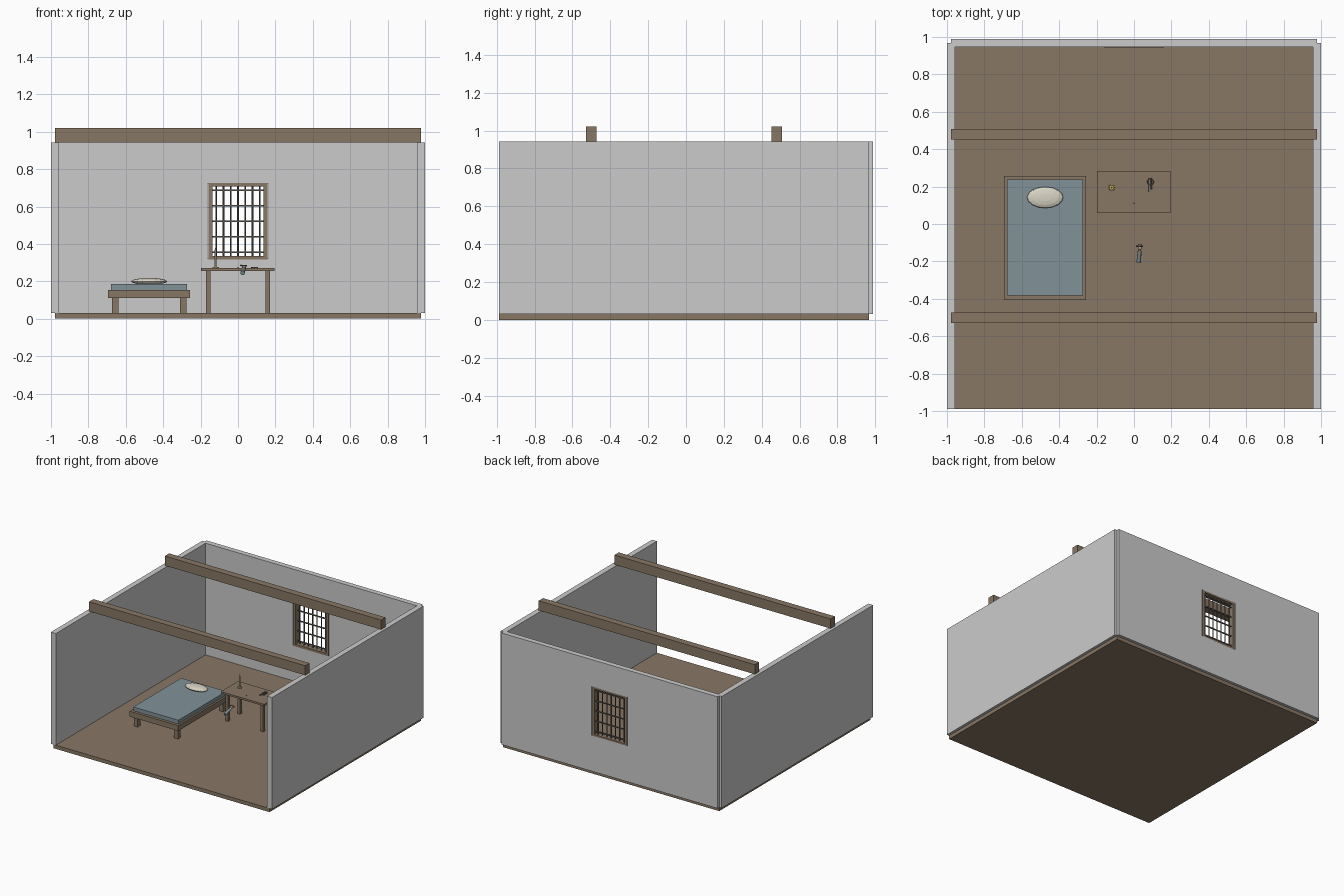
import bpy
from math import radians
from mathutils import Vector

if "Cube" in bpy.data.objects:
    bpy.data.objects.remove(bpy.data.objects["Cube"])


def mat(name, r, g, b):
    m = bpy.data.materials.new(name)
    m.diffuse_color = (r, g, b, 1)
    m.use_nodes = True
    m.node_tree.nodes["Principled BSDF"].inputs["Base Color"].default_value = m.diffuse_color
    return m


WOOD = mat("wood", 0.25, 0.185, 0.13)
IRON = mat("iron", 0.12, 0.11, 0.10)
CLOTH = mat("blue_cloth", 0.22, 0.29, 0.32)
LINEN = mat("linen", 0.68, 0.65, 0.55)
BRASS = mat("brass", 0.55, 0.42, 0.12)
SKIN = mat("skin", 0.55, 0.38, 0.28)


def finish(name, m):
    ob = bpy.context.object
    ob.name = name
    if m:
        ob.data.materials.append(m)
    return ob


def box(name, x0, x1, y0, y1, z0, z1, m=None):
    bpy.ops.mesh.primitive_cube_add(size=1, location=((x0 + x1) / 2, (y0 + y1) / 2, (z0 + z1) / 2))
    ob = bpy.context.object
    ob.scale = (x1 - x0, y1 - y0, z1 - z0)
    bpy.ops.object.transform_apply(location=False, rotation=False, scale=True)
    return finish(name, m)


def rod(name, a, b, r, m, r2=None, sides=12):
    a, b = Vector(a), Vector(b)
    d = b - a
    bpy.ops.mesh.primitive_cone_add(vertices=sides, radius1=r, radius2=r if r2 is None else r2,
                                    depth=d.length, location=(a + b) / 2)
    bpy.context.object.rotation_euler = d.to_track_quat('Z', 'Y').to_euler()
    bpy.ops.object.shade_smooth_by_angle(angle=radians(40))
    return finish(name, m)


def blob(name, loc, scale, m, seg=16, rings=8):
    bpy.ops.mesh.primitive_uv_sphere_add(segments=seg, ring_count=rings, radius=1, location=loc)
    bpy.context.object.scale = scale
    return finish(name, m)


def ring(name, loc, r, t, m):
    bpy.ops.mesh.primitive_torus_add(major_radius=r, minor_radius=t, major_segments=16,
                                     minor_segments=6, location=loc)
    return finish(name, m)


# Room shell: floor, side walls, back wall with window opening
FZ, WZ = 0.03, 0.943
box("floor", -0.978, 0.978, -0.989, 0.967, 0, FZ, WOOD)
for side, s in (("left", -1), ("right", 1)):
    box(side + "_wall", s * 0.978 - 0.022, s * 0.978 + 0.022, -0.989, 0.967, FZ, WZ)
wall = box("back_wall", -0.978, 0.978, 0.946, 0.989, FZ, WZ)
cutter = box("window_cutter", -0.163, 0.163, 0.9, 1.05, 0.322, 0.722)
mod = wall.modifiers.new("opening", 'BOOLEAN')
mod.object = cutter
mod.operation = 'DIFFERENCE'
mod.solver = 'EXACT'
bpy.context.view_layer.objects.active = wall
bpy.ops.object.modifier_apply(modifier=mod.name)
bpy.data.objects.remove(cutter)

# Roof beams
for i, y in enumerate((-0.50, 0.479)):
    box(f"roof_beam_{i}", -0.978, 0.978, y - 0.028, y + 0.028, WZ, 1.021, WOOD)

# Window frame and iron grid
for s in (-1, 1):
    box("window_frame_side", s * 0.148 - 0.011, s * 0.148 + 0.011, 0.941, 0.989, 0.322, 0.722, WOOD)
    zc = 0.522 + s * 0.195
    box("window_frame_rail", -0.159, 0.159, 0.941, 0.989, zc - 0.009, zc + 0.009, WOOD)
for i in range(7):
    x = (i - 3) * 0.039
    rod("window_bar", (x, 0.967, 0.325), (x, 0.967, 0.72), 0.0045, IRON, sides=8)
for i in range(5):
    z = 0.522 + (i - 2) * 0.083
    box("window_crossbar", -0.15, 0.15, 0.963, 0.971, z - 0.004, z + 0.004, IRON)

# Bed
box("bed_frame", -0.696, -0.257, -0.405, 0.257, 0.11, 0.154, WOOD)
box("mattress", -0.68, -0.272, -0.382, 0.237, 0.154, 0.185, CLOTH)
for x in (-0.657, -0.293):
    for y in (-0.365, 0.218):
        box("bed_leg", x - 0.017, x + 0.017, y - 0.017, y + 0.017, FZ, 0.11, WOOD)
blob("pillow", (-0.475, 0.142, 0.2), (0.097, 0.057, 0.018), LINEN)

# Table
TZ = 0.271
box("table_top", -0.197, 0.195, 0.06, 0.284, 0.256, TZ, WOOD)
for x in (-0.16, 0.158):
    for y in (0.095, 0.249):
        box("table_leg", x - 0.012, x + 0.012, y - 0.012, y + 0.012, FZ, 0.256, WOOD)

# Candle in a small brass holder
c = (-0.12, 0.195)
rod("candle_dish", (*c, TZ), (*c, TZ + 0.004), 0.015, BRASS, sides=16)
ring("candle_dish_rim", (*c, TZ + 0.004), 0.015, 0.0025, BRASS)
rod("candle", (*c, TZ), (*c, 0.37), 0.0045, LINEN)
rod("candle_flame", (*c, 0.37), (*c, 0.385), 0.0035, BRASS, 0)

# Small tools lying on the table
ring("key_ring", (0.088, 0.225, TZ + 0.003), 0.016, 0.0025, IRON)
for x, y1 in ((0.078, 0.17), (0.092, 0.185)):
    rod("key_shaft", (x, 0.245, TZ + 0.003), (x, y1, TZ + 0.003), 0.003, IRON, sides=8)
    for k in range(2):
        yk = y1 + 0.005 + k * 0.011
        box("key_tooth", x, x + 0.012, yk - 0.002, yk + 0.002, TZ, TZ + 0.005, IRON)
rod("pin", (-0.004, 0.113, TZ + 0.002), (0.004, 0.107, TZ + 0.002), 0.002, CLOTH, sides=8)

# Raised forearm: sleeve, hand, held tool
rod("sleeve", (0.025, -0.205, 0.245), (0.03, -0.145, 0.266), 0.012, CLOTH, 0.01)
rod("wrist", (0.03, -0.147, 0.265), (0.031, -0.133, 0.271), 0.008, SKIN)
blob("hand", (0.032, -0.125, 0.275), (0.012, 0.015, 0.009), SKIN, 12, 6)
for i in range(4):
    x = 0.023 + i * 0.006
    rod("finger", (x, -0.122, 0.277), (x, -0.108, 0.272), 0.003, SKIN, sides=6)
rod("held_tool", (0.012, -0.12, 0.285), (0.048, -0.118, 0.283), 0.004, IRON, sides=8)
